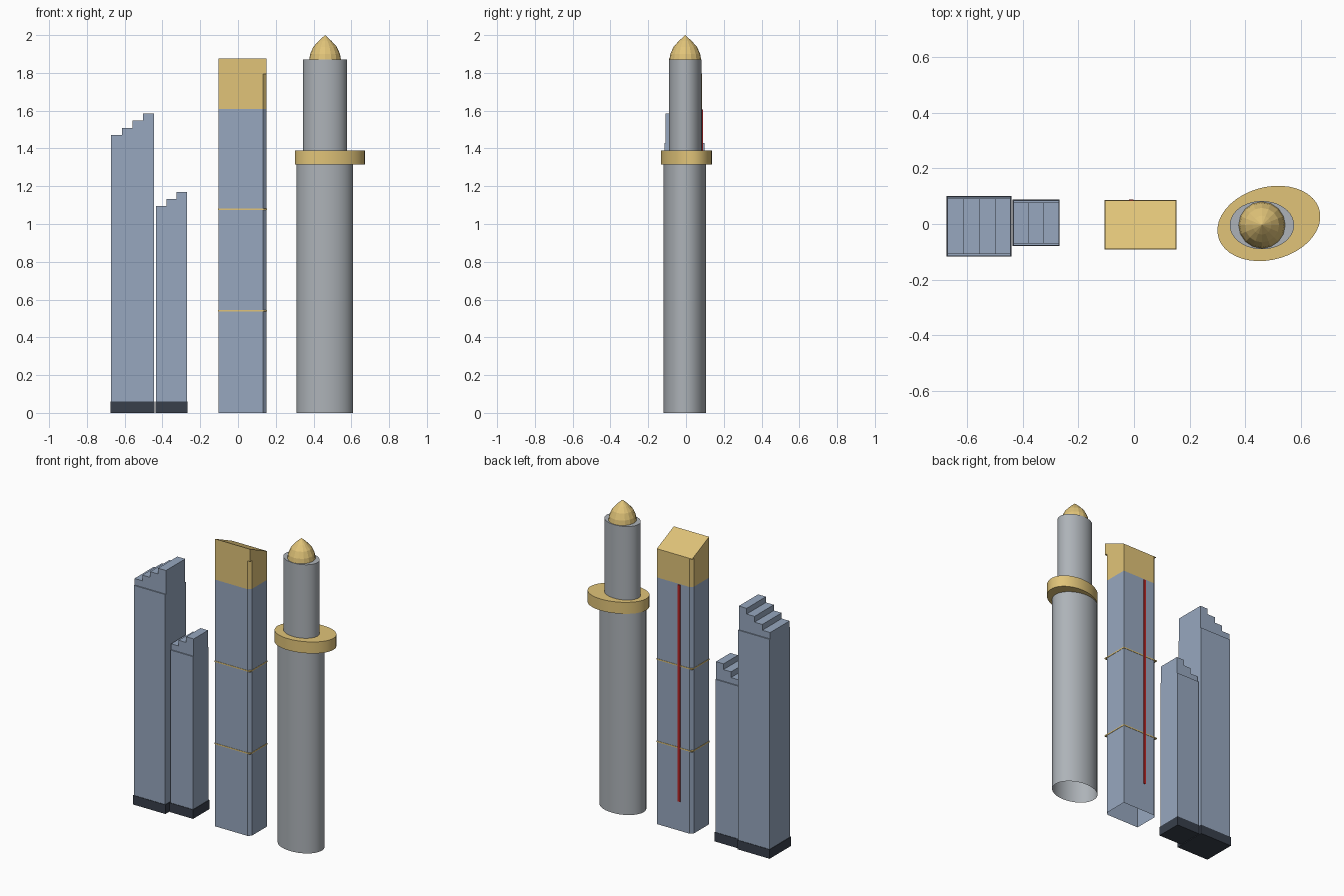
import bpy, bmesh
from math import sin, cos, pi
from mathutils import Vector

if "Cube" in bpy.data.objects:
    bpy.data.objects.remove(bpy.data.objects["Cube"])


def mat(name, rgb):
    m = bpy.data.materials.new(name)
    m.diffuse_color = (*rgb, 1)
    m.use_nodes = True
    m.node_tree.nodes["Principled BSDF"].inputs["Base Color"].default_value = m.diffuse_color
    return m


BLUE = mat("blue_glass", (0.31, 0.39, 0.52))
GREY = mat("grey_glass", (0.42, 0.45, 0.48))
GOLD = mat("gold", (0.75, 0.55, 0.19))
DARK = mat("dark_base", (0.04, 0.05, 0.07))
RED = mat("red_strip", (0.5, 0.02, 0.02))


def prism(name, outline, direction, material, start_cap=True, end_cap=True):
    """Sweep a closed 3D outline along a vector, with optional caps."""
    bm = bmesh.new()
    a = [bm.verts.new(p) for p in outline]
    b = [bm.verts.new(Vector(p) + Vector(direction)) for p in outline]
    n = len(a)
    for i in range(n):
        j = (i + 1) % n
        bm.faces.new((a[i], a[j], b[j], b[i]))
    if start_cap:
        bm.faces.new(a[::-1])
    if end_cap:
        bm.faces.new(b)
    bmesh.ops.recalc_face_normals(bm, faces=bm.faces)
    me = bpy.data.meshes.new(name)
    bm.to_mesh(me)
    bm.free()
    me.materials.append(material)
    ob = bpy.data.objects.new(name, me)
    bpy.context.collection.objects.link(ob)
    return ob


def box(name, x0, x1, y0, y1, z0, z1, material):
    pts = [(x0, y0, z0), (x1, y0, z0), (x1, y1, z0), (x0, y1, z0)]
    return prism(name, pts, (0, 0, z1 - z0), material)


def smooth(ob):
    bpy.ops.object.select_all(action='DESELECT')
    ob.select_set(True)
    bpy.context.view_layer.objects.active = ob
    bpy.ops.object.shade_smooth_by_angle(angle=0.6)


def oval(name, c, r, z0, z1, material, shear=(0, 0), start_cap=True):
    pts = []
    for i in range(40):
        t = 2 * pi * i / 40
        pts.append((c[0] + r[0] * cos(t) + shear[0] * sin(t),
                    c[1] + r[1] * sin(t) + shear[1] * cos(t), z0))
    ob = prism(name, pts, (0, 0, z1 - z0), material, start_cap=start_cap)
    smooth(ob)
    return ob


# Two stepped towers: dark base, shaft, narrower staircase crown
def stepped_tower(name, x0, x1, y0, y1, shaft_top, first, rise, steps):
    e = 0.003
    box(name + "_base", x0, x1, y0, y1, 0, 0.06, DARK)
    box(name + "_shaft", x0 + e, x1 - e, y0 + e, y1 - e, 0.06, shaft_top, BLUE)
    a, b = x0 + e, x1 - e
    w = (b - a) / steps
    prof = [(a, shaft_top)]
    for i in range(steps):
        z = first + rise * i
        prof += [(a + w * i, z), (a + w * (i + 1), z)]
    prof.append((b, shaft_top))
    prism(name + "_stair_crown", [(x, y0 + 0.01, z) for x, z in prof],
          (0, y1 - y0 - 0.02, 0), BLUE)


stepped_tower("tall_stepped_tower", -0.675, -0.442, -0.118, 0.101, 1.43, 1.472, 0.0375, 4)
stepped_tower("short_stepped_tower", -0.437, -0.268, -0.08, 0.088, 1.057, 1.095, 0.0375, 3)

# Central slab: two opposite corners chamfered
X0, X1, Y0, Y1, C = -0.104, 0.151, -0.09, 0.085, 0.018
slab = [(X0, Y0), (X1 - C, Y0), (X1, Y0 + C), (X1, Y1), (X0 + C, Y1), (X0, Y1 - C)]
prism("central_shaft", [(x, y, 0) for x, y in slab], (0, 0, 1.61), BLUE,
      start_cap=False)
prism("central_crown_lower", [(x, y, 1.61) for x, y in slab], (0, 0, 0.185), GOLD)

# Sloped gold roof overhanging the chamfers
prism("central_sloped_roof",
      [(X0, Y0, 1.795), (X0, Y1, 1.795), (X0, Y1, 1.797), (X0, Y0, 1.876)],
      (X1 - X0, 0, 0), GOLD)

# Gold bands and red strip on the back
for i, z in enumerate((0.54, 1.077)):
    box(f"gold_band_{i + 1}", X0 - .002, X1 + .002, Y0 - .002, Y1 + .002,
        z - .004, z + .004, GOLD)
box("red_back_strip", -0.018, -0.002, Y1 - .004, Y1 + .004, 0.19, 1.605, RED)

# Round tower: oval shaft, skewed gold ring, narrower upper shaft
oval("round_lower_shaft", (0.46, -0.006), (0.15, 0.113), 0, 1.315, GREY, start_cap=False)
oval("gold_ring", (0.486, 0.002), (0.185, 0.135), 1.315, 1.39, GOLD, (0.015, 0.014))
oval("round_upper_shaft", (0.461, -0.004), (0.116, 0.087), 1.39, 1.87, GREY)

# Faceted pointed dome
profile = [(0.084, 1.87), (0.079, 1.9), (0.062, 1.938), (0.034, 1.969)]
N = 16
bm = bmesh.new()
rings = [[bm.verts.new((0.461 + r * cos(2 * pi * i / N), -0.004 + r * sin(2 * pi * i / N), z))
          for i in range(N)] for r, z in profile]
tip = bm.verts.new((0.461, -0.004, 2.0))
for i in range(N):
    j = (i + 1) % N
    for lo, hi in zip(rings, rings[1:]):
        bm.faces.new((lo[i], lo[j], hi[j], hi[i]))
    bm.faces.new((rings[-1][i], rings[-1][j], tip))
me = bpy.data.meshes.new("pointed_dome")
bm.to_mesh(me)
bm.free()
me.materials.append(GOLD)
bpy.context.collection.objects.link(bpy.data.objects.new("pointed_dome", me))
